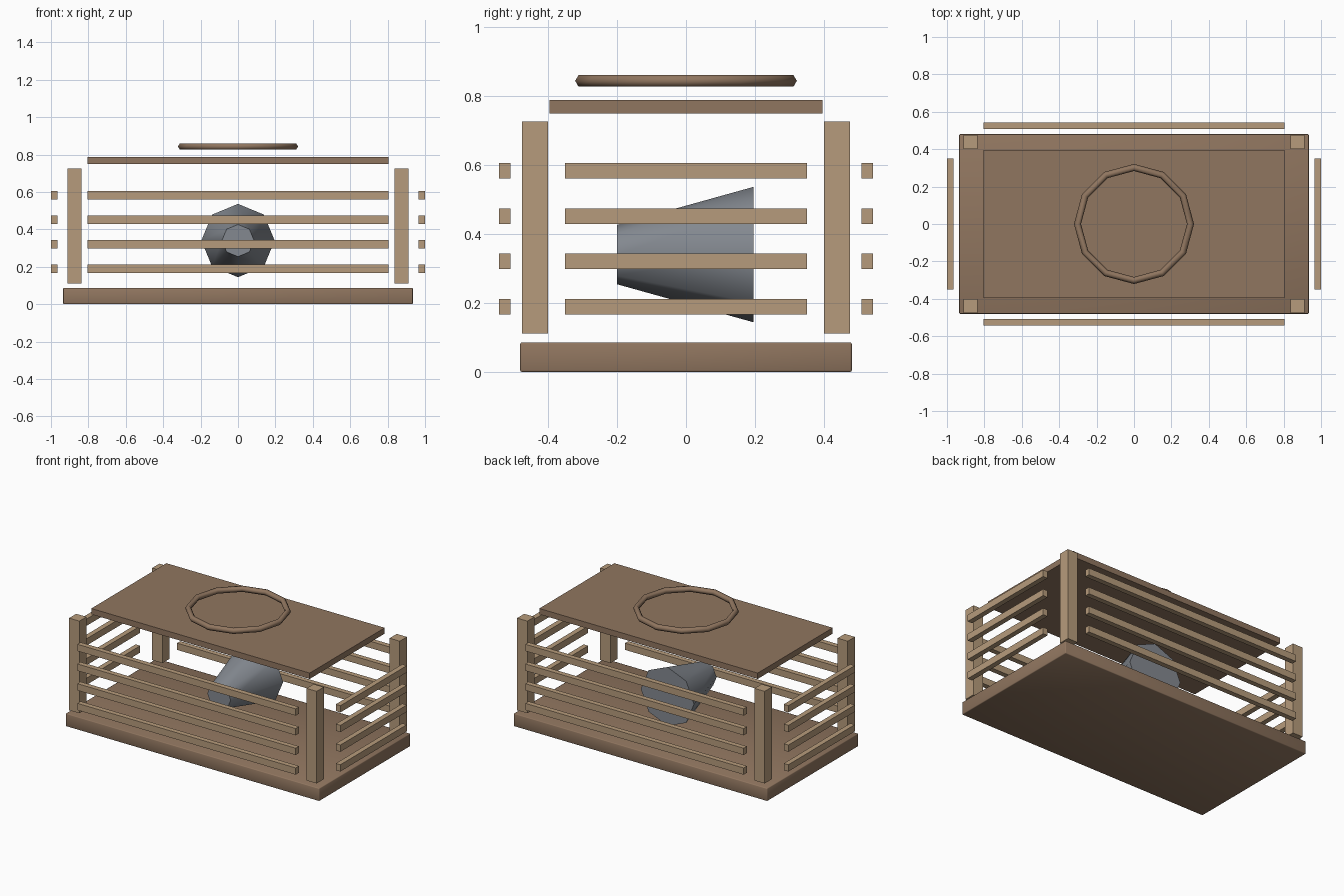
import bpy
import math

default = bpy.data.objects.get("Cube")
if default:
    bpy.data.objects.remove(default, do_unlink=True)


def make_material(name, rgb):
    mat = bpy.data.materials.new(name)
    mat.use_nodes = True
    color = (*rgb, 1.0)
    mat.diffuse_color = color
    bsdf = next(n for n in mat.node_tree.nodes if n.type == "BSDF_PRINCIPLED")
    bsdf.inputs["Base Color"].default_value = color
    return mat


LIGHT_WOOD = make_material("light wood", (0.47, 0.33, 0.2))
DARK_WOOD = make_material("dark wood", (0.28, 0.18, 0.115))
METAL = make_material("grey metal", (0.23, 0.25, 0.28))


def finish(name, mat):
    obj = bpy.context.object
    obj.name = name
    obj.data.materials.append(mat)
    return obj


def box(name, center, size, mat):
    bpy.ops.mesh.primitive_cube_add(size=1, location=center)
    obj = finish(name, mat)
    obj.scale = size
    bpy.ops.object.transform_apply(location=False, rotation=False, scale=True)
    return obj


# Base slab with softened edges
base = box("base", (0, 0, 0.043), (1.87, 0.96, 0.086), DARK_WOOD)
bevel = base.modifiers.new("soft edges", "BEVEL")
bevel.width = 0.005
bevel.segments = 2
bpy.ops.object.shade_smooth()

# Corner posts
for x_name, sx in (("right", -1), ("left", 1)):
    for y_name, sy in (("front", -1), ("back", 1)):
        box(f"{y_name}_{x_name}_post", (sx * 0.875, sy * 0.4375, 0.418),
            (0.075, 0.075, 0.614), LIGHT_WOOD)

# Four slats on each of the four sides
for i in range(4):
    z = 0.189 + i * 0.1312
    for side, s in (("front", -1), ("back", 1)):
        box(f"{side}_slat_{i + 1}", (0, s * 0.525, z), (1.61, 0.034, 0.045), LIGHT_WOOD)
    for side, s in (("right", -1), ("left", 1)):
        box(f"{side}_slat_{i + 1}", (s * 0.983, 0, z), (0.034, 0.7, 0.045), LIGHT_WOOD)

# Lid panel
box("lid", (0, 0, 0.768), (1.61, 0.79, 0.039), DARK_WOOD)

# Ring floating above the lid
bpy.ops.mesh.primitive_torus_add(major_segments=12, minor_segments=6,
                                 major_radius=0.302, minor_radius=0.0188,
                                 location=(0, 0, 0.843))
finish("lid_ring", DARK_WOOD)
bpy.ops.object.shade_smooth()

# Eight-sided tapered horn, wide end at the back
bpy.ops.mesh.primitive_cone_add(vertices=8, radius1=0.196, radius2=0.086, depth=0.395,
                                location=(0, -0.002, 0.34),
                                rotation=(math.radians(90), 0, 0))
finish("horn", METAL)
bpy.ops.object.shade_smooth_by_angle(angle=math.radians(60))
